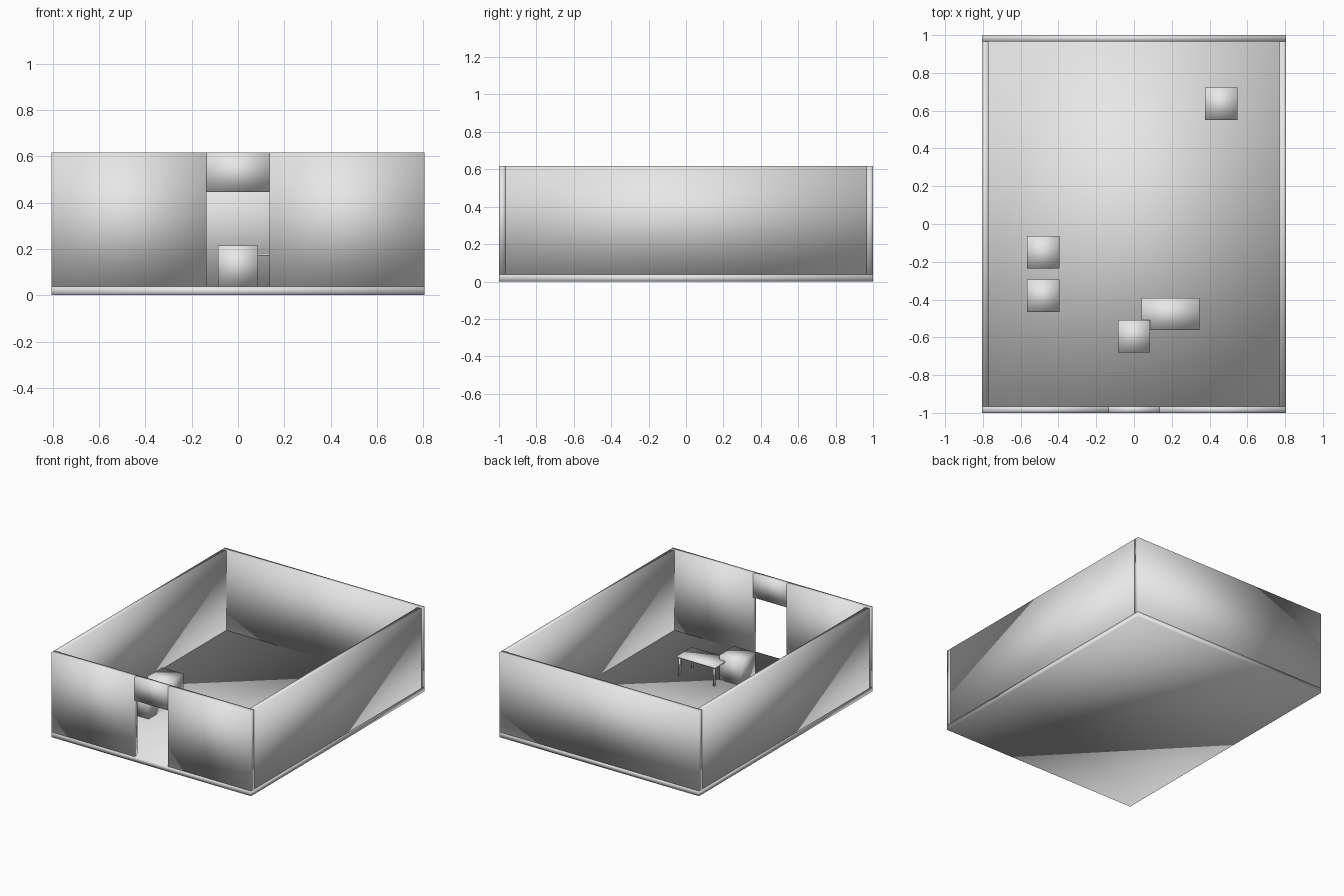
import bpy

if "Cube" in bpy.data.objects:
    bpy.data.objects.remove(bpy.data.objects["Cube"])

grey = bpy.data.materials.new("light_grey")
grey.diffuse_color = (0.8, 0.8, 0.8, 1)
grey.use_nodes = True
grey.node_tree.nodes["Principled BSDF"].inputs["Base Color"].default_value = grey.diffuse_color


def box(name, x0, x1, y0, y1, z0, z1):
    """Smooth-shaded box spanning the given limits."""
    bpy.ops.mesh.primitive_cube_add(size=1)
    ob = bpy.context.object
    ob.name = name
    lo, hi = (x0, y0, z0), (x1, y1, z1)
    for v in ob.data.vertices:
        v.co = [hi[i] if v.co[i] > 0 else lo[i] for i in range(3)]
    for p in ob.data.polygons:
        p.use_smooth = True
    ob.data.materials.append(grey)
    return ob


W, T = 0.805, 0.035          # half width, wall thickness
FLOOR, TOP = 0.037, 0.617    # floor surface, wall top
DOOR, LINTEL = 0.135, 0.446  # door half width, door head

# Floor and walls
box("floor", -W, W, -1, 1, 0, FLOOR)
box("back_wall", -W, W, 1 - T, 1, FLOOR, TOP)
box("left_wall", -W, -W + T, -1 + T, 1 - T, FLOOR, TOP)
box("right_wall", W - T, W, -1 + T, 1 - T, FLOOR, TOP)

# Front wall with doorway
box("front_wall_left", -W, -DOOR, -1, -1 + T, FLOOR, TOP)
box("front_wall_right", DOOR, W, -1, -1 + T, FLOOR, TOP)
box("door_lintel", -DOOR, DOOR, -1, -1 + T, LINTEL, TOP)

# Crates on the floor
R = 0.086
for i, (x, y) in enumerate([(0.461, 0.636), (-0.48, -0.15),
                            (-0.48, -0.381), (0, -0.593)]):
    box(f"crate_{i + 1}", x - R, x + R, y - R, y + R, FLOOR, 0.214)

# Table: thin top on four slim legs near its corners
X0, X1, Y0, Y1 = 0.04, 0.346, -0.562, -0.391
box("table_top", X0, X1, Y0, Y1, 0.171, 0.183)
L, INSET = 0.012, 0.008
for side, x in (("left", X0 + INSET), ("right", X1 - INSET - L)):
    for end, y in (("front", Y0 + INSET), ("back", Y1 - INSET - L)):
        box(f"table_leg_{end}_{side}", x, x + L, y, y + L, FLOOR, 0.171)
